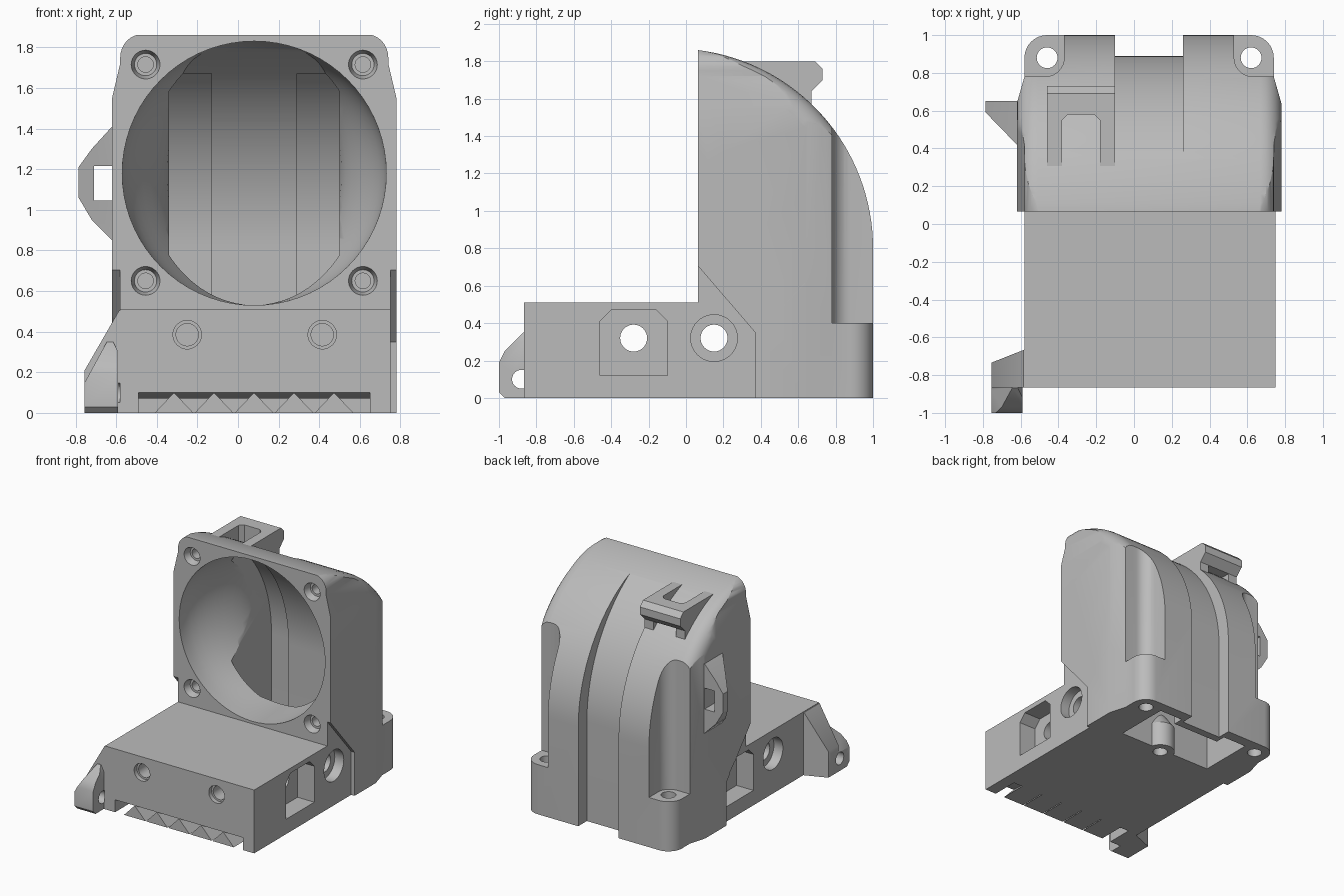
import bpy, bmesh
from math import cos, sin, radians, pi

cube = bpy.data.objects.get("Cube")
if cube:
    bpy.data.objects.remove(cube, do_unlink=True)

grey = bpy.data.materials.new("light grey")
grey.use_nodes = True
COLOUR = (0.5, 0.5, 0.5, 1)
grey.diffuse_color = COLOUR
grey.node_tree.nodes["Principled BSDF"].inputs["Base Color"].default_value = COLOUR

CX = 0.08  # symmetry plane of the shroud


def loft(name, axis, rings):
    """Closed solid through 2D rings placed along an axis."""
    bm = bmesh.new()
    loops = []
    for p, pts in rings:
        place = {"x": lambda u, v: (p, u, v), "y": lambda u, v: (u, p, v), "z": lambda u, v: (u, v, p)}[axis]
        loops.append([bm.verts.new(place(u, v)) for u, v in pts])
    n = len(loops[0])
    for a, b in zip(loops, loops[1:]):
        for i in range(n):
            j = (i + 1) % n
            bm.faces.new((a[i], a[j], b[j], b[i]))
    bm.faces.new(loops[0])
    bm.faces.new(loops[-1])
    bmesh.ops.recalc_face_normals(bm, faces=bm.faces)
    me = bpy.data.meshes.new(name)
    bm.to_mesh(me)
    bm.free()
    ob = bpy.data.objects.new(name, me)
    bpy.context.collection.objects.link(ob)
    return ob


def prism(axis, pts, a, b, name="cutter"):
    return loft(name, axis, [(a, pts), (b, pts)])


def arc(cu, cv, ru, rv, a0, a1, n):
    return [(cu + ru * cos(radians(a0 + (a1 - a0) * i / n)), cv + rv * sin(radians(a0 + (a1 - a0) * i / n)))
            for i in range(n + 1)]


def circle(u, v, r, n=40, w=None):
    return arc(u, v, w or r, r, 0, 360 - 360 / n, n - 1)


def rod(axis, u, v, r, a, b, r2=None):
    return loft("cutter", axis, [(a, circle(u, v, r)), (b, circle(u, v, r2 or r))])


def rect(u0, u1, v0, v1):
    return [(u0, v0), (u1, v0), (u1, v1), (u0, v1)]


def mirror(pts):
    """Complete a left-hand outline with its right-hand copy."""
    return pts + [(2 * CX - x, v) for x, v in reversed(pts)]


def combine(ob, op, *others):
    for other in others:
        mod = ob.modifiers.new("cut", "BOOLEAN")
        mod.operation, mod.solver, mod.object = op, "EXACT", other
        me = bpy.data.meshes.new_from_object(ob.evaluated_get(bpy.context.evaluated_depsgraph_get()))
        ob.modifiers.clear()
        ob.data = me
        bpy.data.objects.remove(other, do_unlink=True)


def cut(ob, *others):
    combine(ob, "DIFFERENCE", *others)


def join(ob, *others):
    combine(ob, "UNION", *others)


def keep(ob, *others):
    combine(ob, "INTERSECT", *others)


# Shroud: quarter-round side profile with rounded long edges
CY, CZ, R = -0.068, 0.8, 1.068
outer = arc(CY, CZ, R, R, 82.85, 0, 32) + [(1, 0), (0.065, 0)]
body = prism("x", outer, -0.62, 0.78, "fan_duct_body")
bm = bmesh.new()
bm.from_mesh(body.data)
on_curve = lambda v: v.co.y > 0.99 or abs(((v.co.y - CY) ** 2 + (v.co.z - CZ) ** 2) ** 0.5 - R) < 0.001
edges = [e for e in bm.edges if abs(e.verts[0].co.x - e.verts[1].co.x) < 0.01 and all(map(on_curve, e.verts))]
bmesh.ops.bevel(bm, geom=edges, offset=0.11, segments=6, profile=0.5, affect="EDGES", clamp_overlap=False)
bm.to_mesh(body.data)
bm.free()
front_outline = mirror([(-0.62, -0.1), (-0.62, 1.55), (-0.58, 1.72)] + arc(-0.47, 1.75, 0.11, 0.115, 180, 90, 8))
top_outline = mirror([(-0.62, 0), (-0.62, 0.64), (-0.58, 0.78)] + arc(-0.46, 0.88, 0.12, 0.12, 180, 90, 8))
keep(body, prism("y", front_outline, -0.1, 1.2), prism("z", top_outline, -0.1, 2))

# Slanted cut at the foot of each side, and screw access notches in the back corners
foot = [(0, 0.78), (0.37, 0.35), (0.37, -0.1), (0, -0.1)]
cut(body, prism("x", foot, 0.75, 0.9), prism("x", foot, -0.7, -0.58))
notch = [(-0.8, 1.1), (-0.8, 0.78)] + arc(-0.47, 0.88, 0.1, 0.1, 270, 360, 8) + [(-0.37, 1.1)]
cut(body, prism("z", notch, 0.4, 2), prism("z", [(2 * CX - x, y) for x, y in notch], 0.4, 2))

# Shallow groove down the middle of the back
GY = -0.273
groove = arc(GY, CZ, 1.163, 1.163, 60.5, 0, 24) + [(0.89, -0.1), (1.2, -0.1), (1.2, 1.95), (0.3, 1.95)]
cut(body, prism("x", groove, -0.1, 0.26))

# Mounting block in front
block = prism("x", rect(-0.865, 0.5, 0, 0.51), -0.58, 0.75, "block")
join(body, block)

# Round inlet narrowing to the downward duct
inlet_rings = []
for i in range(13):
    y = 0.75 * i / 12
    t = min(max((y - 0.1) / 0.6, 0), 1)
    inlet_rings.append((y, circle(CX, 1.18, 0.65, 72, 0.65 - 0.23 * t * t * (3 - 2 * t))))
inlet = loft("cutter", "y", inlet_rings)
ceiling = arc(GY, CZ, 1.1, 1.1, 80, 0, 32) + [(0.827, 0.2), (-0.08, 0.2)]
keep(inlet, prism("x", ceiling, -1, 1))
cut(body, inlet)
duct_front = [(0.46, -0.1), (0.46, 0.5), (0.4, 0.56)]
side_duct = arc(CY, CZ, 0.98, 1.035, 61.5, 0, 24) + [(0.912, -0.1)] + duct_front
mid_duct = arc(GY, CZ, 1.1, 1.1, 52.3, 0, 24) + [(0.827, -0.1)] + duct_front
cut(body, prism("x", mid_duct, -0.2, 0.36), prism("x", side_duct, -0.34, -0.13), prism("x", side_duct, 0.29, 0.5))

# Screw post inside the duct
post = loft("post", "z", [(0, circle(0.1, 0.43, 0.11)), (0.2, circle(0.1, 0.43, 0.11)), (0.32, circle(0.1, 0.4, 0.05))])
join(body, post)
cut(body, rod("z", 0.1, 0.43, 0.055, -0.1, 0.2))

# Vertical corner holes and fan screw holes
for x in (-0.46, 0.62):
    cut(body, rod("z", x, 0.88, 0.055, -0.1, 0.5))
for x in (-0.455, 0.615):
    for z in (0.65, 1.715):
        cut(body, rod("y", x, z, 0.075, 0.05, 0.12, 0.055), rod("y", x, z, 0.038, 0.05, 0.25))

# Cross bolt holes, each with a counterbore on one side and a nut pocket on the other
for y, bore_x, pocket_x in ((0.15, 0.75, -0.58), (-0.28, -0.58, 0.75)):
    pocket = [(y - 0.18, 0.12), (y + 0.18, 0.12), (y + 0.18, 0.41), (y + 0.12, 0.47), (y - 0.12, 0.47), (y - 0.18, 0.41)]
    cut(body, rod("x", y, 0.32, 0.072, -0.9, 0.9),
        rod("x", y, 0.32, 0.125, bore_x - 0.08, bore_x + 0.08),
        prism("x", pocket, pocket_x - 0.15, pocket_x + 0.15))

# Front screw holes
for x in (-0.25, 0.415):
    cut(body, rod("y", x, 0.385, 0.07, -0.9, -0.83), rod("y", x, 0.385, 0.055, -0.9, -0.55))

# Slot under the front edge with a row of wedge teeth
slot = [(-0.9, -0.1), (-0.9, 0.105), (-0.865, 0.1), (-0.75, 0.07), (-0.65, 0.07), (-0.65, -0.1)]
cut(body, prism("x", slot, -0.49, 0.65))
for i in range(5):
    x = -0.315 + 0.197 * i
    prism("y", [(x - 0.095, 0), (x + 0.095, 0), (x, 0.1)], -0.865, -0.64, f"tooth_{i + 1}")

# Cable clip on top
clip_profile = arc(CY, CZ, 1.055, 1.055, 70.5, 45.6, 10) + [
    (0.67, 1.64), (0.73, 1.7), (0.73, 1.76), (0.69, 1.8), (0.285, 1.8)]
clip = prism("x", clip_profile, -0.46, -0.1, "top_clip")
cut(clip, prism("z", [(-0.38, 0.1), (-0.18, 0.1), (-0.18, 0.55), (-0.21, 0.58), (-0.35, 0.58), (-0.38, 0.55)], 1, 2),
    prism("x", rect(0.5, 0.9, 1, 1.64), -0.38, -0.18))

# Cable loop on the right-hand wall
loop_outline = [(-0.6, 1.43), (-0.62, 1.41), (-0.72, 1.3), (-0.785, 1.21), (-0.785, 1.06), (-0.72, 0.95),
                (-0.62, 0.85), (-0.6, 0.84)]
side_loop = prism("y", loop_outline, 0.35, 0.65, "side_loop")
keep(side_loop, prism("z", [(-0.59, 0.66), (-0.59, 0.4), (-0.62, 0.42), (-0.785, 0.59), (-0.8, 0.66)], 0.5, 1.6))
cut(side_loop, prism("y", rect(-0.71, -0.618, 1.045, 1.215), 0.2, 0.8))

# Hinge lug at the front corner with its gusset
lug_side = [(-0.8, 0), (-0.97, 0), (-1, 0.03), (-1, 0.19), (-0.97, 0.25), (-0.87, 0.35), (-0.8, 0.35)]
lug = prism("x", lug_side, -0.755, -0.59, "hinge_lug")
keep(lug, prism("y", [(-0.755, -0.1), (-0.755, 0.15), (-0.64, 0.36), (-0.62, 0.36), (-0.59, 0.3), (-0.59, -0.1)],
                -1.1, -0.7))
gusset = prism("y", [(-0.55, 0), (-0.755, 0), (-0.755, 0.21), (-0.585, 0.505), (-0.55, 0.505)], -0.865, -0.6)
keep(gusset, prism("z", [(-0.5, -0.63), (-0.58, -0.665), (-0.77, -0.74), (-0.77, -0.9), (-0.5, -0.9)], -0.1, 0.6))
join(lug, gusset)
cut(lug, rod("x", -0.88, 0.1, 0.05, -0.9, -0.582))

# Finish: one colour, smooth curves with sharp edges
for ob in list(bpy.context.scene.objects):
    if ob.type != "MESH":
        continue
    ob.data.materials.clear()
    ob.data.materials.append(grey)
    bpy.ops.object.select_all(action="DESELECT")
    ob.select_set(True)
    bpy.context.view_layer.objects.active = ob
    bpy.ops.object.shade_smooth_by_angle(angle=radians(30))
